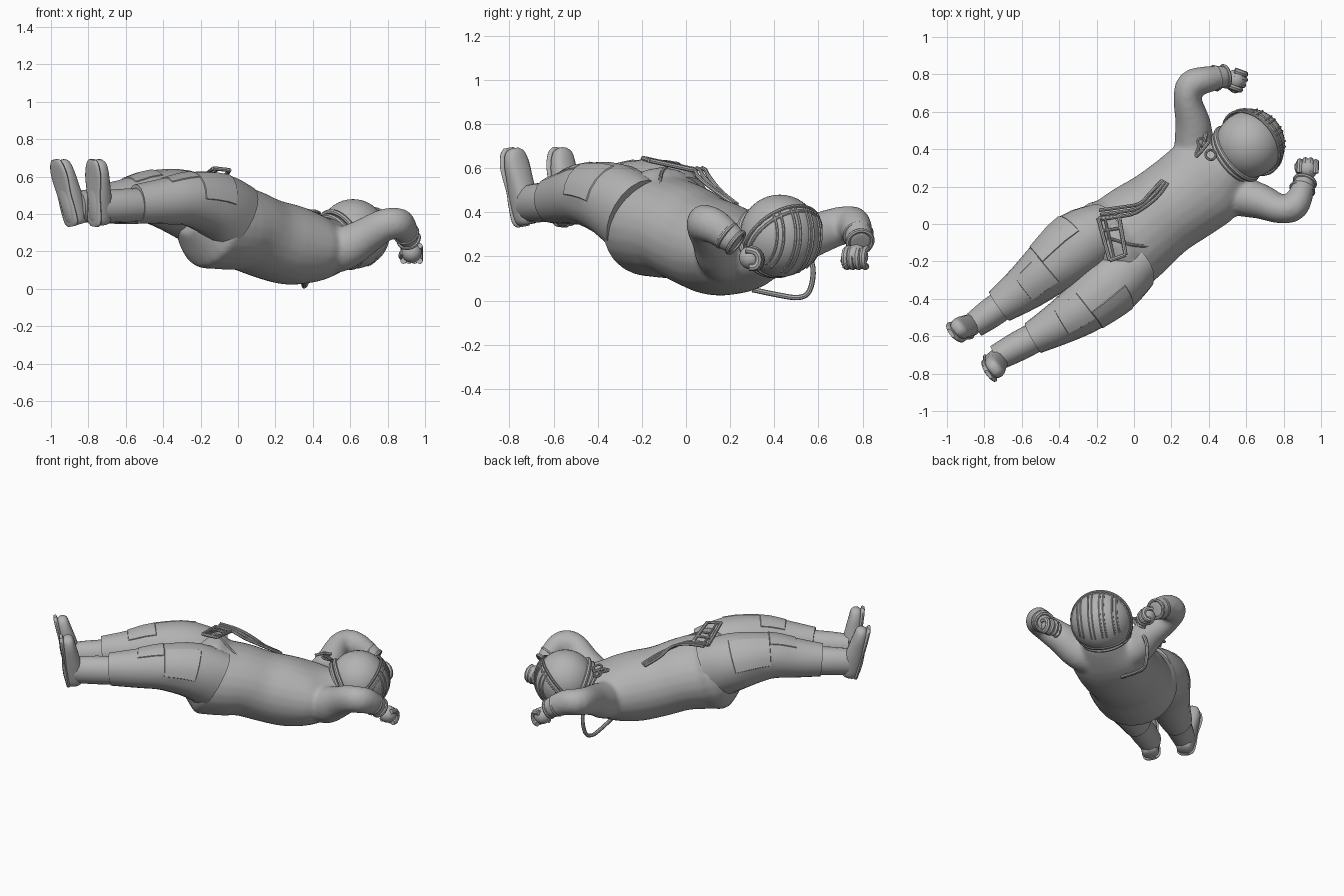
import bpy, bmesh, math
from mathutils import Vector as V

if "Cube" in bpy.data.objects:
    bpy.data.objects.remove(bpy.data.objects["Cube"])

suit = bpy.data.materials.new("suit grey")
suit.use_nodes = True
suit.diffuse_color = (0.45, 0.45, 0.45, 1)
suit.node_tree.nodes["Principled BSDF"].inputs["Base Color"].default_value = (0.45, 0.45, 0.45, 1)

ALONG = V((0.8, 0.6, 0))      # feet to head
ACROSS = V((-0.6, 0.8, 0))    # body left to body right
UP = V((0, 0, 1))


def finish(name, bm, angle=40):
    bmesh.ops.recalc_face_normals(bm, faces=bm.faces)
    mesh = bpy.data.meshes.new(name)
    bm.to_mesh(mesh)
    bm.free()
    ob = bpy.data.objects.new(name, mesh)
    bpy.context.collection.objects.link(ob)
    mesh.materials.append(suit)
    bpy.ops.object.select_all(action="DESELECT")
    ob.select_set(True)
    bpy.context.view_layer.objects.active = ob
    bpy.ops.object.shade_smooth_by_angle(angle=math.radians(angle))
    return ob


def spline(rows, steps):
    """Catmull-Rom through rows of any length."""
    out = []
    for i in range(len(rows) - 1):
        a, b, c, d = (rows[max(0, min(len(rows) - 1, i + k))] for k in (-1, 0, 1, 2))
        for s in range(steps):
            t = s / steps
            out.append([q + 0.5 * t * (r - p + t * (2*p - 5*q + 4*r - e + t * (3*(q - r) + e - p)))
                        for p, q, r, e in zip(a, b, c, d)])
    return out + [list(rows[-1])]


def loft(name, rows, up=UP, sides=20, steps=3, panels=(), power=1.0):
    """Tube of elliptical rings; rows are x, y, z, half width, half depth."""
    rows = spline(rows, steps)
    bm = bmesh.new()
    rings = []
    for i, r in enumerate(rows):
        lo, hi = rows[max(i - 1, 0)], rows[min(i + 1, len(rows) - 1)]
        axis = (V(hi[:3]) - V(lo[:3])).normalized()
        side = axis.cross(up).normalized()
        top = side.cross(axis)
        loop = []
        for k in range(sides):
            a = math.tau * k / sides
            c, s = math.cos(a), math.sin(a)
            c, s = math.copysign(abs(c) ** power, c), math.copysign(abs(s) ** power, s)
            loop.append(bm.verts.new(V(r[:3]) + side * c * r[3] + top * s * r[4]))
        rings.append(loop)
    grid = {}
    for i in range(len(rings) - 1):
        for k in range(sides):
            j = (k + 1) % sides
            grid[i, k] = bm.faces.new((rings[i][k], rings[i][j], rings[i + 1][j], rings[i + 1][k]))
    for loop in (rings[0], rings[-1]):
        bm.faces.new(loop)
    bmesh.ops.recalc_face_normals(bm, faces=bm.faces)
    # raised cloth panels
    for r0, r1, k0, k1 in panels:
        faces = [grid[i, k % sides] for i in range(r0, r1) for k in range(k0, k1)]
        bmesh.ops.inset_region(bm, faces=faces, thickness=0.003, depth=0.005)
    return finish(name, bm)


def tube(name, pts, r, steps=4, sides=8, up=UP):
    return loft(name, [(*p, r, r) for p in pts], up, sides, steps)


def ring(name, center, normal, radius, thick):
    bm = bmesh.new()
    rot = V(normal).to_track_quat("Z", "Y").to_matrix()
    n, m = 36, 8
    vs = [[bm.verts.new(V(center) + rot @ V((
        (radius + thick * math.cos(b)) * math.cos(a), (radius + thick * math.cos(b)) * math.sin(a),
        thick * math.sin(b)))) for b in (math.tau * j / m for j in range(m))]
        for a in (math.tau * i / n for i in range(n))]
    for i in range(n):
        for j in range(m):
            bm.faces.new((vs[i][j], vs[(i+1) % n][j], vs[(i+1) % n][(j+1) % m], vs[i][(j+1) % m]))
    return finish(name, bm)


def ball(name, center, radius, cut=None, offset=0):
    bm = bmesh.new()
    bmesh.ops.create_uvsphere(bm, u_segments=32, v_segments=20, radius=radius)
    if cut:
        res = bmesh.ops.bisect_plane(bm, geom=bm.verts[:] + bm.edges[:] + bm.faces[:],
                                     plane_co=cut * offset, plane_no=cut, clear_inner=True)
        bmesh.ops.contextual_create(bm, geom=[e for e in res["geom_cut"] if isinstance(e, bmesh.types.BMEdge)])
    bmesh.ops.translate(bm, vec=center, verts=bm.verts)
    return finish(name, bm)


# Torso from crotch to neck, fused with the bent sleeves
sleeves = {
    "right": [(.37, .27, .21, .14, .14), (.325, .42, .23, .11, .12), (.315, .54, .28, .095, .1),
              (.285, .67, .33, .075, .09), (.305, .745, .345, .078, .085), (.38, .77, .33, .073, .08),
              (.49, .79, .265, .058, .062)],
    "left": [(.46, .20, .21, .14, .14), (.57, .15, .22, .11, .12), (.68, .12, .28, .095, .1),
             (.78, .08, .34, .078, .088), (.85, .09, .35, .078, .085), (.885, .14, .33, .07, .08),
             (.915, .23, .26, .056, .06)]}
arms = [loft(side + "_sleeve", rows, sides=18) for side, rows in sleeves.items()]
torso = loft("suit_top", [(-.26, -.23, .40, .13, .11), (-.15, -.15, .365, .265, .25), (-.06, -.10, .335, .265, .235),
                          (.04, -.02, .315, .255, .22), (.15, .06, .27, .24, .215), (.28, .15, .235, .245, .215),
                          (.40, .24, .22, .245, .185), (.50, .31, .23, .17, .15), (.56, .36, .25, .13, .13)], sides=24)
for arm in arms:
    arm.select_set(True)
bpy.ops.object.join()
fuse = torso.modifiers.new("fuse", "REMESH")
fuse.mode, fuse.voxel_size, fuse.use_smooth_shade = "VOXEL", 0.014, True
blend = torso.modifiers.new("blend", "SMOOTH")
blend.factor, blend.iterations = 0.5, 8

# Trouser legs with raised thigh and knee panels
loft("right_leg", [(-.16, -.03, .39, .15, .19), (-.30, -.11, .46, .18, .18), (-.46, -.24, .49, .15, .145),
                   (-.58, -.34, .47, .125, .125), (-.72, -.44, .455, .095, .105)],
     panels=[(3, 6, 0, 4), (6, 9, 3, 7)])
loft("left_leg", [(-.01, -.23, .38, .15, .19), (-.12, -.32, .45, .17, .175), (-.26, -.44, .48, .145, .145),
                  (-.38, -.52, .47, .12, .125), (-.54, -.61, .455, .09, .105)],
     panels=[(3, 6, 6, 10), (6, 9, 3, 7)])

# Boots: shaft, upright foot and sole
for side, ankle, foot, lean in (("right", V((-.68, -.415, .45)), V((-.855, -.54, 0)), V((-.09, -.02, 0))),
                                ("left", V((-.50, -.59, .45)), V((-.735, -.715, 0)), V((-.01, -.065, 0)))):
    heel = foot + UP * .44
    mid = ankle.lerp(heel, .5)
    loft(side + "_boot_shaft", [(*ankle, .08, .09), (*mid, .08, .09), (*heel, .07, .085)], sides=16)
    for part, push, grow, levels in (
            ("foot", 0, 1, ((.345, .035, .035), (.37, .052, .055), (.46, .058, .062), (.55, .06, .052),
                            (.62, .06, .042), (.67, .046, .034), (.69, .02, .018))),
            ("sole", .04, 1.08, ((.335, .03, .01), (.36, .052, .014), (.44, .055, .014), (.5, .052, .014),
                                 (.6, .062, .014), (.665, .048, .014), (.692, .025, .01)))):
        rows = []
        for z, w, d in levels:
            p = foot + lean * ((z - .34) / .35) - ALONG * push
            rows.append((p.x, p.y, z, w * grow, d))
        loft(f"{side}_{part}", rows, up=ALONG, sides=16, power=.8)

# Wrist rings and curled gloves
for side, fist, fwd in (("right", V((.545, .772, .2)), V((1, -.35, 0))), ("left", V((.928, .295, .195)), V((.05, 1, 0)))):
    rows = sleeves[side]
    a, b = V(rows[-2][:3]), V(rows[-1][:3])
    for i, t in enumerate((.5, .95)):
        ring(f"{side}_cuff_{i}", a.lerp(b, t), b - a, .066 - .011 * t, .011)
    fwd.normalize()
    spread = fwd.cross(UP)
    ball(side + "_palm", fist, .054)
    for i in range(4):
        base = fist + spread * (i - 1.5) * .029 - fwd * abs(i - 1.5) * .008
        tube(f"{side}_finger_{i}", [base + fwd * f + UP * h for f, h in
                                    ((-.01, .035), (.035, .025), (.05, -.01), (.035, -.042), (.005, -.045))],
             .0165, 2, 8, spread)
    thumb = -spread if side == "left" else spread
    tube(side + "_thumb", [fist + thumb * .045 - fwd * .02, fist + thumb * .055 + fwd * .015 - UP * .02,
                           fist + thumb * .03 + fwd * .035 - UP * .045], .017, 3)

# Helmet: globe, ridged crown shell, rim and neck rings
HEAD = V((.615, .425, .30))
face = (ALONG * .75 - UP * .66).normalized()
ball("visor", HEAD, .18)
ball("helmet_shell", HEAD, .193, face, .03)
for i, off in enumerate((.02, .05)):
    ring(f"helmet_rim_{i}", HEAD + face * off, face, math.sqrt(.191 ** 2 - off ** 2), .008)
for i in range(8):
    t = (i // 2 - 1.5) * .075 + (i % 2 - .5) * .024
    r = math.sqrt(.193 ** 2 - t * t)
    pts = [HEAD + ACROSS * t + (ALONG * math.cos(a) + UP * math.sin(a)) * r
           for a in (math.radians(25 - 13 * k) for k in range(-1, 8))]
    tube(f"helmet_ridge_{i}", pts, .006, 2, 6, ACROSS)
neck = (ALONG * .9 + UP * .4).normalized()
for i, (off, rad) in enumerate(((.09, .163), (.12, .15))):
    ring(f"neck_ring_{i}", HEAD - neck * off, neck, rad, .014)

# Air hose looping behind the right shoulder, with chest clips
tube("shoulder_hose", [(.35, .30, .05), (.35, .42, .025), (.355, .51, .014), (.37, .56, .045), (.38, .575, .15),
                       (.385, .53, .26), (.38, .46, .36), (.37, .41, .405)], .012, up=V((1, 0, 0)))
ring("chest_clip_large", (.41, .37, .41), (.2, .3, 1), .027, .007)
ring("chest_clip_small", (.36, .44, .40), (.2, .3, 1), .02, .007)
tube("chest_clip_rod", [(.33, .36, .41), (.36, .39, .42), (.40, .44, .41)], .01)
tube("chest_clip_pin", [(.35, .42, .41), (.33, .37, .41)], .009)

# Belt frame and hoses across the belly
corners = [V((-.19, .03, .595)), V((-.08, .04, .59)), V((-.045, -.165, .635)), V((-.13, -.195, .645))]
for i, c in enumerate(corners):
    tube(f"belt_frame_{i}", [c, corners[(i + 1) % 4]], .011)
tube("belt_bar", [corners[0].lerp(corners[3], .3), corners[1].lerp(corners[2], .3)], .008)
tube("belt_inner_rail", [corners[0].lerp(corners[1], .3), corners[3].lerp(corners[2], .3)], .007)
for i in range(3):
    k = (i - 1) * .024
    tube(f"belly_hose_{i}", [(-.18 - k * .3, .05 + k, .6), (-.07, .065 + k, .59), (.02 + k * .4, .085 + k, .555),
                             (.10 - k * .7, .15 + k * .5, .492), (.165 - k * .6, .225 + k * .3, .436)], .0095)
tube("side_hose", [(-.12, -.08, .615), (-.02, -.11, .58), (.08, -.12, .52)], .008)
